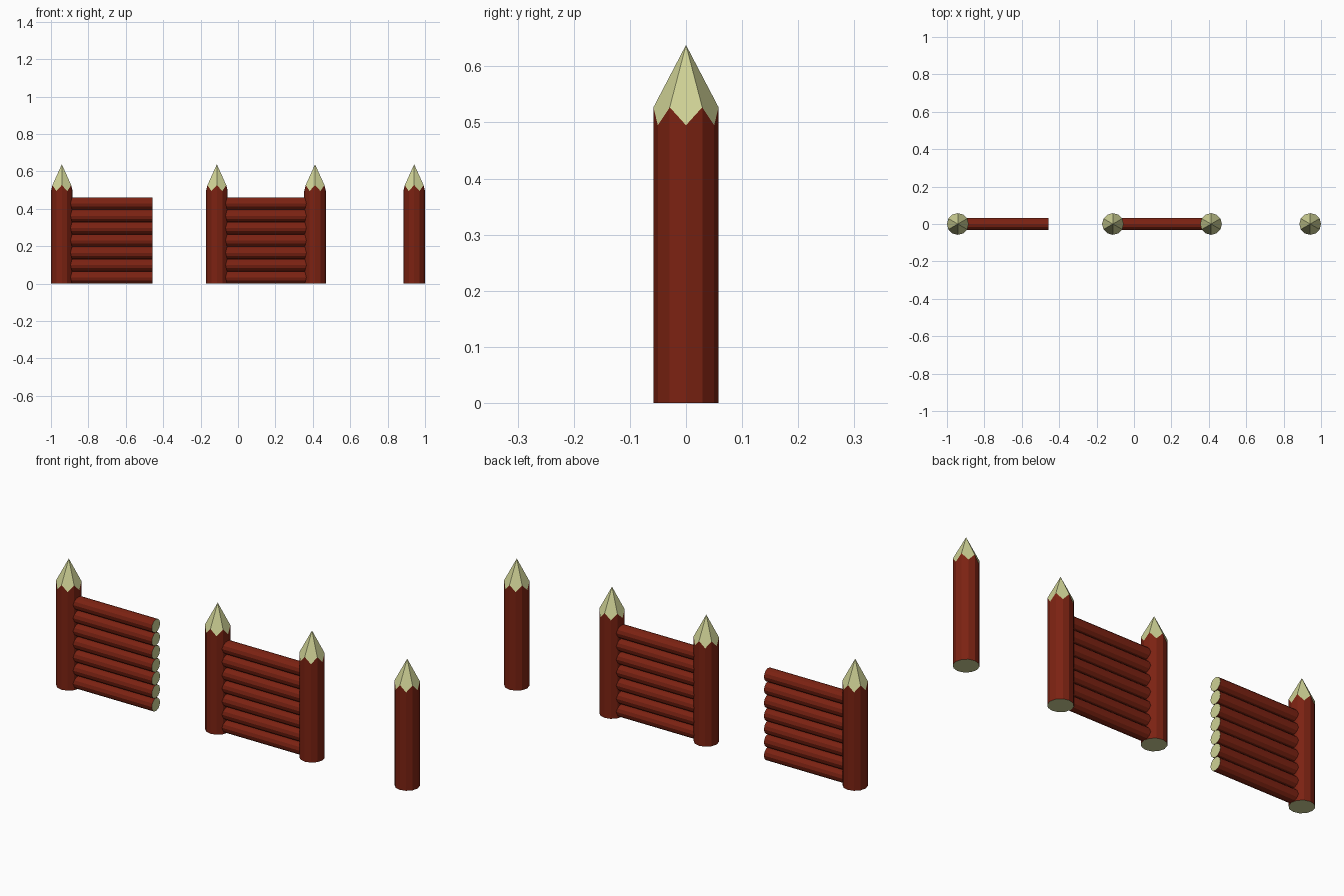
import bpy, bmesh
from math import sin, cos, pi

if "Cube" in bpy.data.objects:
    bpy.data.objects.remove(bpy.data.objects["Cube"])


def material(name, color):
    m = bpy.data.materials.new(name)
    m.diffuse_color = color
    m.use_nodes = True
    m.node_tree.nodes["Principled BSDF"].inputs["Base Color"].default_value = m.diffuse_color
    return m


BARK = material("bark", (0.20, 0.016, 0.006, 1))
WOOD = material("cut_wood", (0.62, 0.64, 0.30, 1))

POST_R, LOG_R = 0.058, 0.033
SIDES = 12


def finish(bm, name, location):
    bmesh.ops.recalc_face_normals(bm, faces=bm.faces)
    mesh = bpy.data.meshes.new(name)
    bm.to_mesh(mesh)
    bm.free()
    mesh.materials.append(BARK)
    mesh.materials.append(WOOD)
    obj = bpy.data.objects.new(name, mesh)
    obj.location = location
    bpy.context.collection.objects.link(obj)


def post(name, x):
    bm = bmesh.new()
    bottom, top = [], []
    for i in range(SIDES):
        a = 2 * pi * i / SIDES
        px, py = POST_R * cos(a), POST_R * sin(a)
        bottom.append(bm.verts.new((px, py, 0)))
        # zigzag rim where the sharpened point meets the bark
        top.append(bm.verts.new((px, py, 0.527 if i % 2 else 0.495)))
    apex = bm.verts.new((0, 0, 0.638))
    bm.faces.new(bottom).material_index = 1
    for i in range(SIDES):
        j = (i + 1) % SIDES
        bm.faces.new((bottom[i], bottom[j], top[j], top[i]))
    # six hewn facets
    for i in range(0, SIDES, 2):
        bm.faces.new((apex, top[i - 1], top[i], top[i + 1])).material_index = 1
    finish(bm, name, (x, 0, 0))


def log(name, x0, x1, z):
    bm = bmesh.new()
    rings = [[bm.verts.new((x, LOG_R * cos(2 * pi * i / SIDES),
                            LOG_R * sin(2 * pi * i / SIDES)))
              for i in range(SIDES)] for x in (x0, x1)]
    for ring in rings:
        bm.faces.new(ring).material_index = 1
    for i in range(SIDES):
        j = (i + 1) % SIDES
        bm.faces.new((rings[0][i], rings[0][j], rings[1][j], rings[1][i]))
    finish(bm, name, (0, 0, z))


# sharpened posts
for n, x in enumerate((-0.942, -0.113, 0.412, 0.942)):
    post(f"post_{n + 1}", x)

# stacked log walls: open-ended section and closed section
for section, x0, x1 in (("open_wall", -0.902, -0.457), ("closed_wall", -0.073, 0.372)):
    for k in range(7):
        log(f"{section}_log_{k + 1}", x0, x1, LOG_R + k * 0.066)
